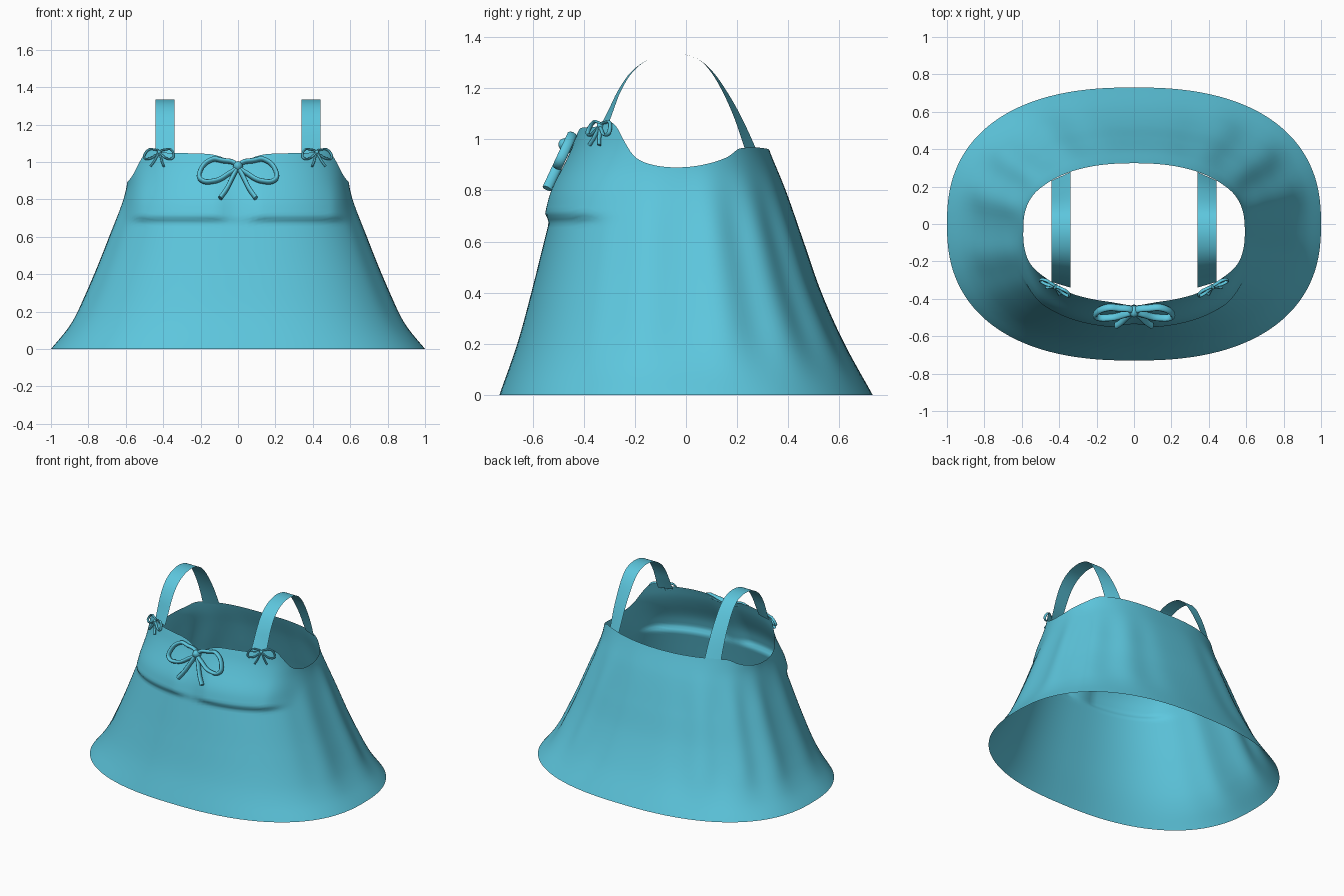
import bpy, bmesh, math
from mathutils import Matrix, Vector

if "Cube" in bpy.data.objects:
    bpy.data.objects.remove(bpy.data.objects["Cube"])

blue = bpy.data.materials.new("blue_cloth")
blue.diffuse_color = (0.11, 0.57, 0.73, 1)
blue.use_nodes = True
blue.node_tree.nodes["Principled BSDF"].inputs["Base Color"].default_value = blue.diffuse_color


def interp(knots, x):
    """Smooth curve through (position, value) knots."""
    x = min(max(x, knots[0][0]), knots[-1][0])
    i = 0
    while i < len(knots) - 2 and x > knots[i + 1][0]:
        i += 1

    def slope(j):
        a, b = knots[max(j - 1, 0)], knots[min(j + 1, len(knots) - 1)]
        return (b[1] - a[1]) / (b[0] - a[0])
    (x0, v0), (x1, v1) = knots[i], knots[i + 1]
    h = x1 - x0
    t = (x - x0) / h
    return ((2*t**3 - 3*t*t + 1) * v0 + (t**3 - 2*t*t + t) * h * slope(i)
            + (3*t*t - 2*t**3) * v1 + (t**3 - t*t) * h * slope(i + 1))


def smooth(a, b, x):
    t = min(max((x - a) / (b - a), 0), 1)
    return t * t * (3 - 2 * t)


def add_mesh(name, grid, closed):
    """Skin a grid of points (rows of equal length)."""
    bm = bmesh.new()
    rows = [[bm.verts.new(p) for p in row] for row in grid]
    n = len(rows[0])
    for a, b in zip(rows, rows[1:]):
        for i in range(n if closed else n - 1):
            j = (i + 1) % n
            bm.faces.new((a[i], a[j], b[j], b[i]))
    mesh = bpy.data.meshes.new(name)
    for f in bm.faces:
        f.smooth = True
    bm.to_mesh(mesh)
    bm.free()
    ob = bpy.data.objects.new(name, mesh)
    mesh.materials.append(blue)
    bpy.context.collection.objects.link(ob)
    return ob


# Dress profiles by height, and top edge height by angle from the front
WIDTH = [(0, 1), (.1, .92), (.2, .86), (.4, .77), (.6, .69), (.8, .615), (.89, .592), (1.07, .58)]
FRONT = [(0, -.73), (.2, -.66), (.4, -.605), (.6, -.555), (.7, -.53), (.8, -.505), (.9, -.47),
         (1.0, -.435), (1.07, -.41)]
BACK = [(0, .73), (.2, .62), (.4, .53), (.6, .46), (.8, .39), (.96, .325), (1.07, .29)]
TOP = [(0, .995), (8, 1.035), (16, 1.045), (38, 1.05), (49, 1.068), (56, 1.045), (62, 1.0), (71, .93),
       (80, .9), (90, .89), (104, .905), (117, .93), (130, .965), (180, .96)]


def dress_point(deg, f):
    a = math.radians(deg)
    half = deg if deg <= 180 else 360 - deg
    z = f * interp(TOP, half)
    s, c = math.sin(a), -math.cos(a)
    e = 2 / 2.4
    x = math.copysign(abs(s) ** e, s) * interp(WIDTH, z)
    cy = -.03 * min(z, 1)
    y = abs(c) ** e * ((interp(FRONT, z) if c < 0 else interp(BACK, z)) - cy)
    # hanging folds around the sides and back
    fold = .013 * math.sin(math.radians(half) * 15) * smooth(50, 100, half) * (1 - smooth(150, 178, half))
    k = 1 + fold * smooth(0, .3, z) * (1 - smooth(.6, .95, z))
    x, y = x * k, y * k
    # bust panels with a lower crease and a gap in the middle
    if c < 0:
        ax = abs(x)
        out = (.028 * smooth(.67, .715, z) * (1 - smooth(.76, 1.0, z))
               * (.25 + .75 * smooth(.02, .12, ax)) * (1 - smooth(.48, .62, ax)))
        d = Vector((x * .5, y)).normalized() * out
        x, y = x + d.x, y + d.y
    return x, y + cy, z


SEG, ROWS = 160, 64
add_mesh("dress_body", [[dress_point(i * 360 / SEG, r / ROWS) for i in range(SEG)]
                        for r in range(ROWS + 1)], True)

# Shoulder straps: (y, z, sideways slant of the ribbon)
PATH = [(-.325, 1.04, -.03), (-.295, 1.11, -.02), (-.26, 1.19, -.012), (-.21, 1.265, -.006),
        (-.14, 1.315, 0), (-.05, 1.335, 0), (.04, 1.317, 0), (.1, 1.265, .008), (.155, 1.18, .018),
        (.205, 1.08, .03), (.255, .955, .045)]
YS = [(i, p[0]) for i, p in enumerate(PATH)]
ZS = [(i, p[1]) for i, p in enumerate(PATH)]
SL = [(i, p[2]) for i, p in enumerate(PATH)]
for name, side in (("left_strap", -1), ("right_strap", 1)):
    grid = []
    for k in range(41):
        t = k / 40 * (len(PATH) - 1)
        y, z, sl = interp(YS, t), interp(ZS, t), interp(SL, t)
        grid.append([(side * (.39 + .05 * w), y - sl * w / 2, z) for w in (-1, 0, 1)])
    add_mesh(name, grid, False)

# Bows: two loops, two tails and a knot, drawn flat then laid on the cloth
LOOP = [(.01, .005), (.09, .038), (.14, .042), (.205, -.035), (.2, -.075), (.13, -.085), (.055, -.045)]
TAIL = [(.005, -.01), (.035, -.075), (.06, -.13), (.095, -.185)]


def bow(name, centre, size, turn, tilt):
    cu = bpy.data.curves.new(name, 'CURVE')
    cu.dimensions = '3D'
    cu.bevel_depth = .0125
    cu.bevel_resolution = 3
    cu.resolution_u = 8
    cu.use_fill_caps = True
    for sx in (-1, 1):
        for pts, closed in ((LOOP, True), (TAIL, False)):
            sp = cu.splines.new('BEZIER')
            sp.bezier_points.add(len(pts) - 1)
            for bp, (px, py) in zip(sp.bezier_points, pts):
                bp.co = (sx * px, py, 0)
                bp.handle_left_type = bp.handle_right_type = 'AUTO'
            sp.use_cyclic_u = closed
    cu.materials.append(blue)
    place = (Matrix.Translation(centre) @ Matrix.Rotation(turn, 4, 'Z')
             @ Matrix.Rotation(math.pi / 2 - tilt, 4, 'X') @ Matrix.Diagonal((size, size, size * 1.6, 1)))
    ob = bpy.data.objects.new(name, cu)
    ob.matrix_world = place
    bpy.context.collection.objects.link(ob)
    ball = [[(.026 * math.sin(v) * math.cos(u), .028 * math.sin(v) * math.sin(u), .022 * math.cos(v))
             for u in (i * math.tau / 16 for i in range(16))]
            for v in (.01 + j * (math.pi - .02) / 10 for j in range(11))]
    add_mesh(name + "_knot", ball, True).matrix_world = place


bow("centre_bow", (0, -.465, .975), 1, 0, math.radians(25))
bow("left_bow", (-.42, -.335, 1.052), .43, math.radians(-28), math.radians(20))
bow("right_bow", (.42, -.335, 1.052), .43, math.radians(28), math.radians(20))
